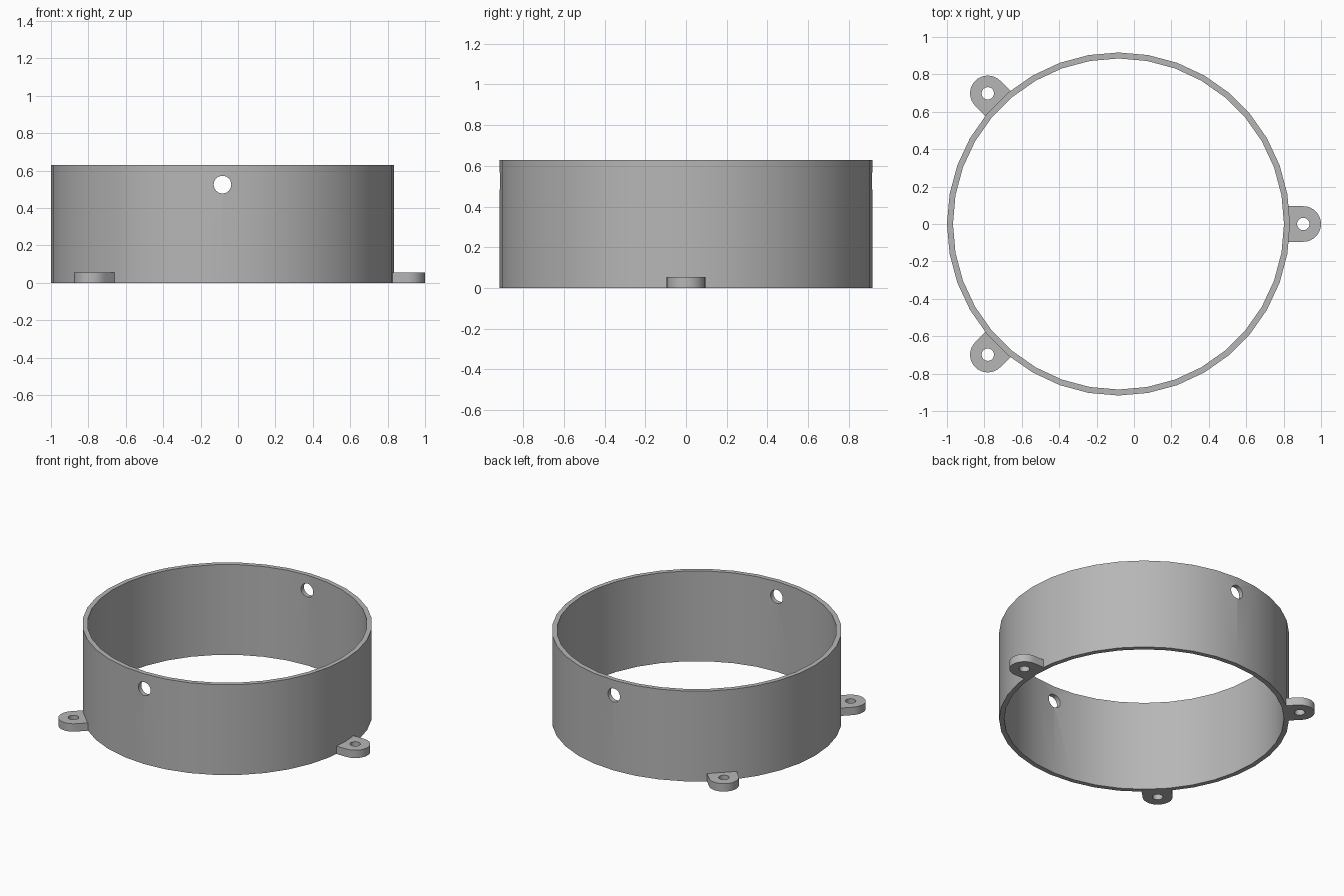
import bpy
import bmesh
from math import cos, sin, pi, radians
from mathutils import Matrix

old = bpy.data.objects.get("Cube")
if old:
    bpy.data.objects.remove(old, do_unlink=True)

CENTRE_X = -0.083
OUTER, INNER, HEIGHT = 0.917, 0.885, 0.63
LUG_DIST, LUG_R, LUG_H, BOLT_R = 0.988, 0.095, 0.055, 0.033

grey = bpy.data.materials.new("plain grey")
grey.use_nodes = True
colour = (0.47, 0.47, 0.47, 1)
grey.diffuse_color = colour
grey.node_tree.nodes["Principled BSDF"].inputs["Base Color"].default_value = colour


def circle(radius, count):
    return [(radius * cos(2 * pi * i / count), radius * sin(2 * pi * i / count))
            for i in range(count)]


def plate_with_hole(name, outer, inner, height, matrix):
    """Wall between two matching loops, swept from the floor to a height."""
    bm = bmesh.new()
    rings = [[bm.verts.new((x, y, z)) for x, y in loop]
             for loop, z in ((outer, 0), (outer, height), (inner, height), (inner, 0))]
    n = len(outer)
    for k in range(4):
        a, b = rings[k], rings[(k + 1) % 4]
        for i in range(n):
            j = (i + 1) % n
            bm.faces.new((a[i], a[j], b[j], b[i]))
    bmesh.ops.recalc_face_normals(bm, faces=bm.faces)
    bm.transform(matrix)
    mesh = bpy.data.meshes.new(name)
    bm.to_mesh(mesh)
    bm.free()
    mesh.materials.append(grey)
    obj = bpy.data.objects.new(name, mesh)
    bpy.context.collection.objects.link(obj)
    return obj


def smooth(obj):
    bpy.ops.object.select_all(action="DESELECT")
    obj.select_set(True)
    bpy.context.view_layer.objects.active = obj
    bpy.ops.object.shade_smooth_by_angle(angle=radians(30))


# Round wall
to_centre = Matrix.Translation((CENTRE_X, 0, 0))
wall = plate_with_hole("ring_wall", circle(OUTER, 36), circle(INNER, 36), HEIGHT, to_centre)

# Front and back holes, drilled in one pass
bpy.ops.mesh.primitive_cylinder_add(vertices=32, radius=0.047, depth=3,
                                    location=(CENTRE_X, 0, 0.525),
                                    rotation=(pi / 2, 0, 0))
drill = bpy.context.object
drill.name = "hole_cutter"
drill.hide_render = True
drill.data.materials.append(grey)
cut = wall.modifiers.new("holes", "BOOLEAN")
cut.operation = "DIFFERENCE"
cut.solver = "EXACT"
cut.object = drill
bpy.ops.object.select_all(action="DESELECT")
wall.select_set(True)
bpy.context.view_layer.objects.active = wall
bpy.ops.object.modifier_apply(modifier="holes")
bpy.data.objects.remove(drill, do_unlink=True)
smooth(wall)

# Mounting lugs: rounded outside, square where they enter the wall
hole = circle(BOLT_R, 32)
tab = []
for x, y in circle(LUG_R, 32):
    if x < -1e-6:
        s = LUG_R / max(abs(x), abs(y))
        x, y = x * s, y * s
    tab.append((x, y))
for name, angle in (("left_lug", 0), ("right_back_lug", 135), ("right_front_lug", -135)):
    place = (to_centre @ Matrix.Rotation(radians(angle), 4, "Z")
             @ Matrix.Translation((LUG_DIST, 0, 0)))
    smooth(plate_with_hole(name, tab, hole, LUG_H, place))
